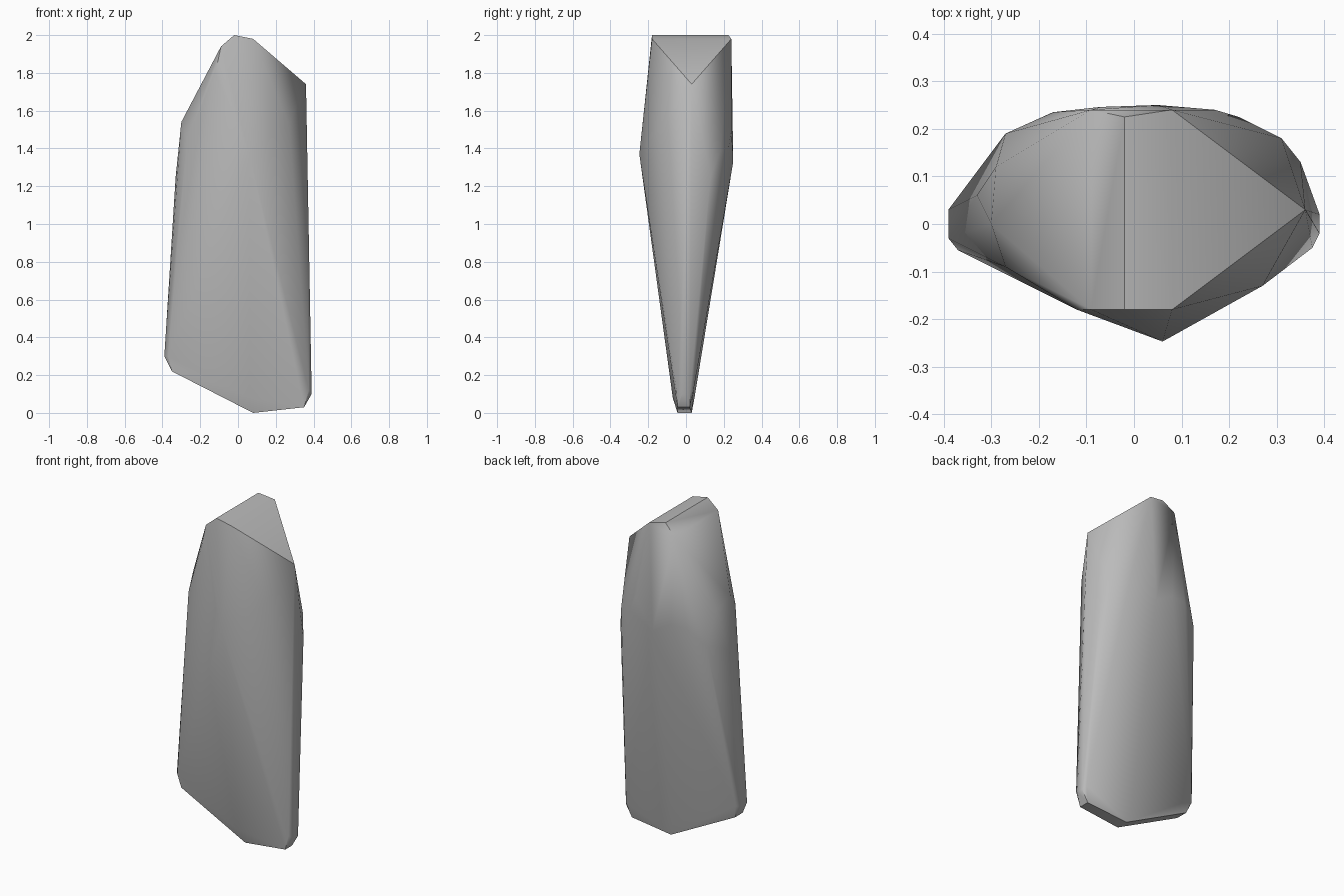
import bpy
import bmesh
import math

cube = bpy.data.objects.get("Cube")
if cube:
    bpy.data.objects.remove(cube, do_unlink=True)

# One plain grey stone
stone = bpy.data.materials.new("stone_grey")
stone.use_nodes = True
GREY = (0.5, 0.5, 0.5, 1)
stone.diffuse_color = GREY
stone.node_tree.nodes["Principled BSDF"].inputs["Base Color"].default_value = GREY


def across(x, z, front, back):
    """A pair of corners facing each other across the thickness."""
    return [(x, front, z), (x, back, z)]


# Flat crest running front to back
crest = (across(-0.02, 2.0, -0.18, 0.225) + across(0.08, 1.98, -0.18, 0.24)
         + across(-0.09, 1.94, -0.18, 0.24))

# Shoulders either side of the crest
shoulders = [(0.36, 0.03, 1.74), (0.27, -0.13, 1.53), (-0.30, 0.0, 1.54),
             (-0.29, 0.12, 1.5), (-0.27, -0.09, 1.45), (-0.12, -0.18, 1.8)]

# Bulging waist: front ridge, rounded back
waist = [(0.06, -0.247, 1.37), (-0.33, 0.06, 1.25), (-0.27, 0.19, 1.3),
         (-0.17, 0.235, 1.4), (-0.07, 0.246, 1.4), (0.05, 0.25, 1.33),
         (0.17, 0.24, 1.5), (0.22, 0.225, 1.4), (0.31, 0.18, 1.38),
         (0.35, 0.13, 1.25)]

# Thin wedge-shaped foot
foot = (across(0.08, 0.0, -0.045, 0.03) + across(0.35, 0.03, -0.045, 0.02)
        + across(0.39, 0.1, -0.02, 0.02) + across(0.375, 0.12, -0.05, 0.04)
        + across(0.06, 0.08, -0.07, 0.045) + across(-0.39, 0.3, -0.03, 0.03)
        + across(-0.37, 0.3, -0.055, 0.05) + across(-0.35, 0.22, -0.045, 0.03))

# Wrap the corners in one faceted skin
bm = bmesh.new()
for corner in crest + shoulders + waist + foot:
    bm.verts.new(corner)
bmesh.ops.convex_hull(bm, input=bm.verts)
bmesh.ops.delete(bm, geom=[v for v in bm.verts if not v.link_faces], context='VERTS')
bmesh.ops.dissolve_limit(bm, angle_limit=math.radians(1), verts=bm.verts, edges=bm.edges)
bmesh.ops.recalc_face_normals(bm, faces=bm.faces)

mesh = bpy.data.meshes.new("standing_stone")
bm.to_mesh(mesh)
bm.free()
mesh.materials.append(stone)
rock = bpy.data.objects.new("standing_stone", mesh)
bpy.context.collection.objects.link(rock)

# Soft facets, crisp rims
bpy.ops.object.select_all(action='DESELECT')
rock.select_set(True)
bpy.context.view_layer.objects.active = rock
bpy.ops.object.shade_smooth_by_angle(angle=math.radians(35))
